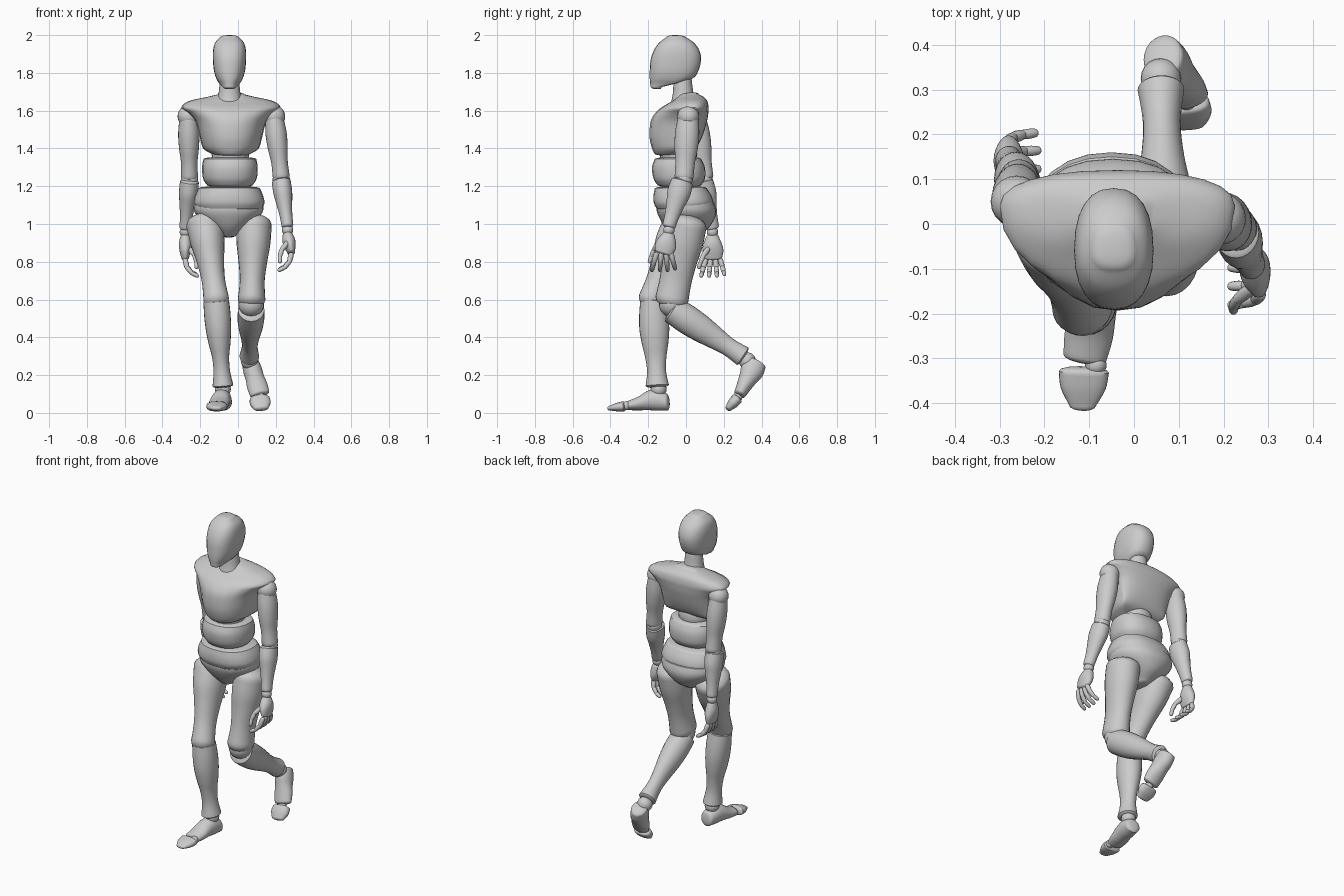
import bpy, bmesh, math
from mathutils import Vector

default_cube = bpy.data.objects.get("Cube")
if default_cube:
    bpy.data.objects.remove(default_cube, do_unlink=True)

grey = bpy.data.materials.new("mannequin_grey")
grey.use_nodes = True
tone = (0.6, 0.6, 0.6, 1)
grey.diffuse_color = tone
grey.node_tree.nodes["Principled BSDF"].inputs["Base Color"].default_value = tone


def finish(name, bm):
    """Turn a bmesh into a shaded object with the shared material."""
    bmesh.ops.recalc_face_normals(bm, faces=bm.faces[:])
    mesh = bpy.data.meshes.new(name)
    bm.to_mesh(mesh)
    bm.free()
    mesh.materials.append(grey)
    obj = bpy.data.objects.new(name, mesh)
    bpy.context.collection.objects.link(obj)
    bpy.ops.object.select_all(action="DESELECT")
    obj.select_set(True)
    bpy.context.view_layer.objects.active = obj
    bpy.ops.object.shade_smooth_by_angle(angle=math.radians(40))
    return obj


def blend(a, b, c, d, t):
    """Catmull-Rom step between b and c."""
    return b + (c - a) * (t / 2) + (a * 2 - b * 5 + c * 4 - d) * (t * t / 2) \
        + (b * 3 - a - c * 3 + d) * (t ** 3 / 2)


def loft(name, rings, axis, dome=0.012, power=2, sides=24, steps=4):
    """Skin rings of (centre, half width, front depth, back depth) along an axis."""
    axis = axis.normalized()
    across = Vector((1, 0, 0))
    across = (across - axis * across.dot(axis)).normalized()
    back = axis.cross(across)
    # smooth the rings into a denser stack
    stack = []
    last = len(rings) - 1
    for i in range(last):
        four = [rings[min(max(i + k, 0), last)] for k in (-1, 0, 1, 2)]
        for s in range(steps):
            stack.append([blend(*column, s / steps) for column in zip(*four)])
    stack.append(list(rings[-1]))

    # rounded ends
    def cap(ring, sign):
        rows = []
        for degrees in (25, 50, 72):
            angle = math.radians(degrees)
            centre = ring[0] + axis * (sign * dome * math.sin(angle))
            rows.append([centre] + [r * math.cos(angle) for r in ring[1:]])
        return rows

    stack = cap(stack[0], -1)[::-1] + stack + cap(stack[-1], 1)
    bm = bmesh.new()
    loops = []
    for centre, wide, front, rear in stack:
        loop = []
        for k in range(sides):
            angle = math.tau * k / sides
            c, s = math.cos(angle), math.sin(angle)
            x = math.copysign(abs(c) ** (2 / power), c) * wide
            y = math.copysign(abs(s) ** (2 / power), s) * (rear if s > 0 else front)
            loop.append(bm.verts.new(centre + across * x + back * y))
        loops.append(loop)
    for low, high in zip(loops, loops[1:]):
        for k in range(sides):
            n = (k + 1) % sides
            bm.faces.new((low[k], low[n], high[n], high[k]))
    bm.faces.new(loops[0][::-1])
    bm.faces.new(loops[-1])
    return finish(name, bm)


def body(name, x, widest, layers, **options):
    """Upright part from layers of (height, half width, front y, back y)."""
    rings = []
    for z, wide, front, rear in layers:
        mid = min(max(widest, front + 0.01), rear - 0.01)
        rings.append((Vector((x, mid, z)), wide, mid - front, rear - mid))
    return loft(name, rings, Vector((0, 0, 1)), **options)


def limb(name, low, high, widths, depths, bow=None, **options):
    """Part with evenly spaced sections from its low end to its high end."""
    low, high = Vector(low), Vector(high)
    axis = high - low
    front = -axis.normalized().cross(Vector((1, 0, 0)))
    count = len(widths)
    rings = []
    for i in range(count):
        centre = low.lerp(high, i / (count - 1))
        if bow:
            centre = centre + front * bow[i]
        rings.append((centre, widths[i], depths[i], depths[i]))
    return loft(name, rings, axis, **options)


def ball(name, centre, radius):
    bm = bmesh.new()
    bmesh.ops.create_uvsphere(bm, u_segments=20, v_segments=12, radius=radius)
    bmesh.ops.translate(bm, verts=bm.verts[:], vec=Vector(centre))
    return finish(name, bm)


def digit(name, points, radius):
    """Finger made of a rounded segment between each pair of points."""
    for i, (top, tip) in enumerate(zip(points, points[1:])):
        r = radius * (1 - 0.1 * i)
        limb(f"{name}_segment_{i + 1}", tip, top, [r * 0.85, r, r * 0.9],
             [r * 0.85, r, r * 0.9], dome=r * 0.7, sides=12, steps=2)


# head and neck
body("head", -0.045, -0.06, [
    (1.725, 0.035, -0.187, -0.13), (1.745, 0.055, -0.19, -0.05),
    (1.77, 0.07, -0.192, 0.035), (1.81, 0.082, -0.192, 0.065),
    (1.87, 0.088, -0.187, 0.08), (1.92, 0.087, -0.17, 0.07),
    (1.96, 0.076, -0.142, 0.042), (1.988, 0.05, -0.105, 0)],
    power=2.4)
body("neck", -0.045, -0.015, [
    (1.64, 0.07, -0.08, 0.06), (1.69, 0.058, -0.07, 0.04), (1.77, 0.05, -0.065, 0.03)])

# torso
body("chest", -0.037, 0.04, [
    (1.37, 0.1, -0.165, -0.01), (1.4, 0.147, -0.18, 0.05),
    (1.46, 0.165, -0.193, 0.085), (1.54, 0.187, -0.188, 0.11),
    (1.585, 0.225, -0.165, 0.118), (1.617, 0.262, -0.13, 0.12),
    (1.65, 0.225, -0.075, 0.113), (1.672, 0.13, -0.045, 0.095),
    (1.685, 0.075, -0.04, 0.07)], power=2.3)
ball("spine_joint", (-0.04, -0.04, 1.37), 0.1)
body("belly", -0.043, -0.02, [
    (1.205, 0.12, -0.15, 0.08), (1.24, 0.142, -0.172, 0.1),
    (1.3, 0.147, -0.18, 0.1), (1.345, 0.14, -0.165, 0.08)], power=2.3)
body("waist", -0.047, -0.01, [
    (1.08, 0.172, -0.155, 0.13), (1.11, 0.187, -0.17, 0.145),
    (1.15, 0.18, -0.172, 0.135), (1.19, 0.162, -0.165, 0.11)], power=2.3)
body("pelvis", -0.05, 0, [
    (0.94, 0.04, -0.07, 0.06), (0.98, 0.09, -0.11, 0.12),
    (1.03, 0.155, -0.14, 0.152), (1.07, 0.183, -0.155, 0.16),
    (1.11, 0.183, -0.155, 0.15)], power=2.2)

# right leg, stepping forward
limb("right_thigh", (-0.115, -0.185, 0.6), (-0.175, -0.01, 1.0),
     [0.068, 0.062, 0.072, 0.09, 0.1], [0.068, 0.07, 0.088, 0.11, 0.11], dome=0.05)
ball("right_knee", (-0.115, -0.175, 0.59), 0.06)
limb("right_shin", (-0.08, -0.152, 0.145), (-0.115, -0.175, 0.59),
     [0.055, 0.044, 0.045, 0.058, 0.067, 0.07, 0.068],
     [0.062, 0.05, 0.056, 0.07, 0.079, 0.077, 0.068])
ball("right_ankle", (-0.08, -0.145, 0.125), 0.042)
limb("right_foot", (-0.11, -0.3, 0.04), (-0.075, -0.1, 0.055),
     [0.048, 0.054, 0.052, 0.05, 0.044], [0.026, 0.036, 0.051, 0.057, 0.045],
     bow=[0, 0.006, 0.018, 0.018, 0.003])
ball("right_toe_joint", (-0.085, -0.315, 0.038), 0.024)
limb("right_toes", (-0.115, -0.405, 0.025), (-0.112, -0.33, 0.035),
     [0.03, 0.05, 0.056], [0.012, 0.022, 0.027], power=2.4)

# left leg, pushing off behind
limb("left_thigh", (0.072, -0.075, 0.6), (0.085, 0.005, 1.0),
     [0.073, 0.066, 0.076, 0.09, 0.093], [0.088, 0.085, 0.092, 0.105, 0.105], dome=0.05)
ball("left_knee", (0.07, -0.075, 0.575), 0.068)
limb("left_shin", (0.06, 0.3, 0.3), (0.07, -0.07, 0.545),
     [0.052, 0.042, 0.048, 0.062, 0.071, 0.07], [0.055, 0.049, 0.06, 0.072, 0.077, 0.073])
ball("left_ankle", (0.06, 0.325, 0.275), 0.045)
limb("left_foot", (0.115, 0.285, 0.1), (0.065, 0.372, 0.265),
     [0.052, 0.055, 0.05, 0.05, 0.045], [0.032, 0.04, 0.05, 0.062, 0.055])
ball("left_toe_joint", (0.118, 0.275, 0.085), 0.024)
limb("left_toes", (0.122, 0.225, 0.025), (0.115, 0.27, 0.075),
     [0.04, 0.055, 0.053], [0.018, 0.028, 0.03], power=2.4)

# arms: both share the same sections and differ only in pose
poses = {
    "left": dict(shoulder=(0.192, 0.012, 1.56), elbow=(0.229, -0.01, 1.25),
                 wrist=(0.262, -0.09, 0.99), palm=(0.282, -0.118, 0.85)),
    "right": dict(shoulder=(-0.262, 0.05, 1.56), elbow=(-0.257, 0.095, 1.25),
                  wrist=(-0.279, 0.14, 0.98), palm=(-0.28, 0.143, 0.82)),
}
for side, pose in poses.items():
    shoulder, elbow, wrist, palm = (Vector(p) for p in pose.values())
    inward = -1 if side == "left" else 1
    ball(f"{side}_shoulder", shoulder + Vector((0, 0, 0.01)), 0.058)
    limb(f"{side}_upper_arm", elbow, shoulder,
         [0.045, 0.044, 0.053, 0.056, 0.048], [0.05, 0.052, 0.062, 0.064, 0.055], dome=0.025)
    ball(f"{side}_elbow", elbow - Vector((0, 0, 0.015)), 0.046)
    limb(f"{side}_forearm", wrist, elbow - Vector((0, 0.01, 0.025)),
         [0.031, 0.034, 0.042, 0.05, 0.05], [0.035, 0.04, 0.05, 0.062, 0.058])
    ball(f"{side}_wrist", wrist - Vector((0, 0, 0.022)), 0.03)
    limb(f"{side}_palm", palm, wrist - Vector((0, 0, 0.045)),
         [0.02, 0.03, 0.034, 0.026], [0.048, 0.056, 0.048, 0.032])

    # four curled fingers fanned along the knuckles, then the thumb
    for i, finger in enumerate(("index", "middle", "ring", "little")):
        spread = (i - 1.5) * 0.026
        length = 0.9 if finger == "little" else 1
        knuckle = palm + Vector((0, spread, -0.01))
        joints = [(0, 0, 0), (0.01, 0.3, -0.04), (0.035, 0.5, -0.07), (0.065, 0.6, -0.085)]
        digit(f"{side}_{finger}_finger",
              [knuckle + Vector((x * inward, y * spread, z)) * length for x, y, z in joints],
              0.0145)
    thumb = [(0.02, -0.025, 0.05), (0.05, -0.05, 0.015), (0.06, -0.065, -0.02), (0.06, -0.075, -0.05)]
    digit(f"{side}_thumb", [palm + Vector((x * inward, y, z)) for x, y, z in thumb], 0.0145)
